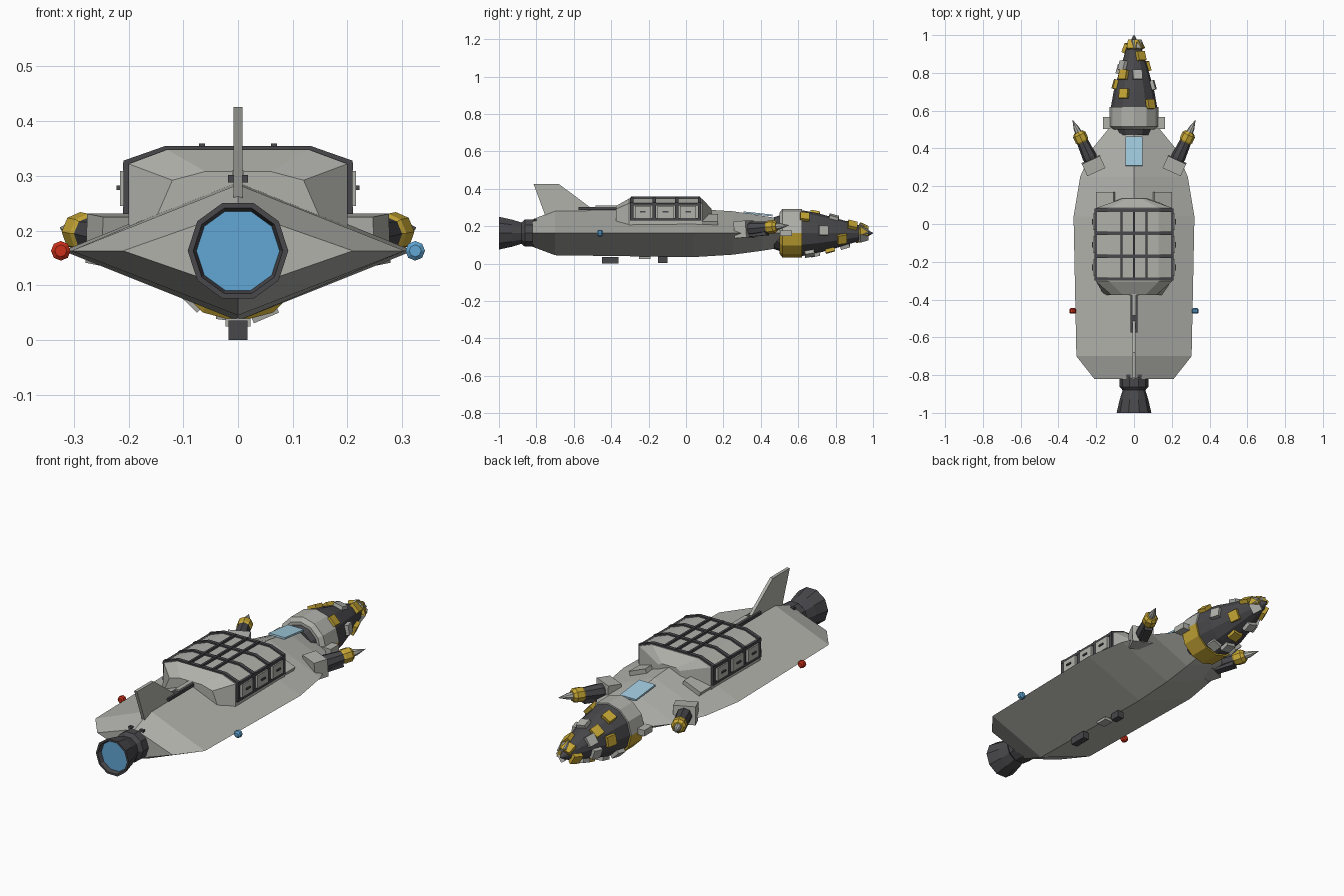
import bpy, bmesh, math
from mathutils import Vector, Matrix

if "Cube" in bpy.data.objects:
    bpy.data.objects.remove(bpy.data.objects["Cube"], do_unlink=True)

AXIS = 0.163  # height of the long axis


def material(name, rgb):
    m = bpy.data.materials.new(name)
    m.use_nodes = True
    m.diffuse_color = (*rgb, 1)
    m.node_tree.nodes["Principled BSDF"].inputs["Base Color"].default_value = (*rgb, 1)
    return m


GREY = material("hull grey", (0.44, 0.44, 0.41))
DARK = material("dark metal", (0.065, 0.065, 0.072))
YELLOW = material("warning yellow", (0.56, 0.38, 0.035))
RED = material("red lamp", (0.6, 0.03, 0.01))
BLUE = material("engine blue", (0.12, 0.38, 0.66))
GLASS = material("pale glass", (0.36, 0.6, 0.74))


def finish(name, bm, *mats):
    bmesh.ops.recalc_face_normals(bm, faces=bm.faces)
    me = bpy.data.meshes.new(name)
    bm.to_mesh(me)
    bm.free()
    for m in mats:
        me.materials.append(m)
    ob = bpy.data.objects.new(name, me)
    bpy.context.collection.objects.link(ob)
    return ob


def loft(name, rings, mat, caps=True):
    """Skin a list of equal-length point rings."""
    bm = bmesh.new()
    vs = [[bm.verts.new(p) for p in r] for r in rings]
    n = len(rings[0])
    for a, b in zip(vs, vs[1:]):
        for i in range(n):
            j = (i + 1) % n
            bm.faces.new((a[i], a[j], b[j], b[i]))
    if caps:
        bm.faces.new(vs[0])
        bm.faces.new(vs[-1])
    return finish(name, bm, mat)


def box(name, loc, size, mat, rot=None):
    bm = bmesh.new()
    m = Matrix.Translation(loc) @ (rot or Matrix()) @ Matrix.Diagonal((*size, 1))
    bmesh.ops.create_cube(bm, size=1, matrix=m)
    return finish(name, bm, mat)


def lathe(name, profile, mat, n=10, frame=None, caps=True):
    """Turn (y, radius) points around the y axis of a frame."""
    frame = frame or Matrix.Translation((0, 0, AXIS))
    rings = []
    for y, r in profile:
        ring = [math.tau * k / n for k in range(n)]
        rings.append([frame @ Vector((r * math.cos(a), y, r * math.sin(a))) for a in ring])
    return loft(name, rings, mat, caps)


# Diamond hull: y, half width, top, bottom
hull = [(-0.82, 0.21, 0.237, 0.09), (-0.70, 0.305, 0.284, 0.045), (0.04, 0.32, 0.293, 0.035),
        (0.25, 0.285, 0.28, 0.048), (0.40, 0.22, 0.257, 0.068), (0.51, 0.13, 0.24, 0.085)]
loft("hull", [[(-w, y, AXIS), (0, y, t), (w, y, AXIS), (0, y, b)] for y, w, t, b in hull], GREY)
box("nose_crossbar", (0, 0.535, AXIS), (0.33, 0.065, 0.03), GREY)

# Engine nozzle
lathe("nozzle", [(-0.80, 0.065), (-0.82, 0.076), (-0.862, 0.076), (-0.88, 0.06), (-0.93, 0.076),
                 (-1.0, 0.092), (-1.0, 0.082), (-0.975, 0.075)], DARK)
lathe("engine_glow", [(-0.972, 0.076), (-0.979, 0.076)], BLUE)

# Tail fin and the spine rail in front of it
fin = [(-0.815, 0.426), (-0.68, 0.426), (-0.50, 0.292), (-0.55, 0.25), (-0.75, 0.25)]
loft("tail_fin", [[(x, y, z) for y, z in fin] for x in (-0.008, 0.008)], GREY)
box("spine_rail", (0, -0.475, 0.295), (0.036, 0.2, 0.014), DARK)
box("spine_cap", (0, -0.42, 0.304), (0.022, 0.13, 0.012), GREY)
for s in (-1, 1):
    box("rear_vent", (s * 0.03, -0.805, 0.233), (0.022, 0.014, 0.012), DARK)


# Cargo module with an arched section
def arch(y, bottom, side, shoulder, top, zs, zt, zb=0.2):
    return [(-bottom, y, zb), (-side, y, zs), (-shoulder, y, zt),
            (shoulder, y, zt), (side, y, zs), (bottom, y, zb)]


loft("cargo_module", [arch(-0.375, 0.16, 0.12, 0.06, 0, 0.292, 0.308),
                      arch(-0.305, 0.2, 0.2, 0.13, 0, 0.322, 0.348),
                      arch(0.085, 0.2, 0.2, 0.13, 0, 0.322, 0.348),
                      arch(0.135, 0.08, 0.06, 0.04, 0, 0.285, 0.295)], GREY)
rib_ys = [0.072 - 0.121 * i for i in range(4)]
for y in rib_ys:
    loft("module_rib", [arch(y + d, 0.209, 0.209, 0.132, 0, 0.328, 0.355, 0.232)
                        for d in (-0.009, 0.009)], DARK)
for x in (-0.066, 0, 0.066):
    box("module_roof_strip", (x, -0.11, 0.352), (0.011, 0.37, 0.014), DARK)
for s in (-1, 1):
    for z in (0.237, 0.317):
        box("module_side_rail", (s * 0.203, -0.11, z), (0.014, 0.38, 0.014), DARK)
    for a, b in zip(rib_ys, rib_ys[1:]):
        mid = (a + b) / 2
        box("side_panel", (s * 0.205, mid, 0.277), (0.022, 0.086, 0.064), GREY)
        box("panel_handle", (s * 0.217, mid, 0.278), (0.01, 0.03, 0.008), DARK)
    # Sloped shoulder block beside the module end
    box("shoulder_block", (s * 0.145, 0.11, 0.222), (0.1, 0.12, 0.05), GREY,
        Matrix.Rotation(s * 0.39, 4, 'Y'))

# Cockpit window
box("cockpit_window", (0, 0.385, 0.266), (0.09, 0.155, 0.009), GLASS,
    Matrix.Rotation(-0.11, 4, 'X'))

# Drill head: core, two-tone collar, cone
lathe("drill_core", [(0.47, 0.085), (0.50, 0.095), (0.64, 0.115)], DARK, 12)
collar = lathe("drill_collar", [(0.50, 0.11), (0.515, 0.13), (0.62, 0.13), (0.62, 0.11)], GREY, 12)
collar.data.materials.append(YELLOW)
for p in collar.data.polygons:
    p.material_index = int(p.center.z < AXIS - 0.01)
cone = [(0.61, 0.124), (0.70, 0.108), (0.83, 0.072), (0.93, 0.04), (1.0, 0.002)]
lathe("drill_cone", cone, DARK, 12)


def cone_radius(y):
    for (y0, r0), (y1, r1) in zip(cone, cone[1:]):
        if y <= y1:
            return r0 + (r1 - r0) * (y - y0) / (y1 - y0)


# Cutting teeth: y, angle around the axis
teeth = {YELLOW: [(0.95, 105), (0.89, 50), (0.69, 118), (0.635, 45), (0.74, 172), (0.835, -25),
                  (0.77, -85), (0.95, 20), (0.93, -150), (0.79, 130)],
         GREY: [(0.95, -35), (0.95, 65), (0.84, 145), (0.79, 78), (0.735, 8), (0.66, -134),
                (0.66, -67), (0.69, -97), (0.85, -105), (0.82, -160)]}
for mat, spots in teeth.items():
    for y, deg in spots:
        r = cone_radius(y) + 0.004
        slope = math.atan2(cone_radius(y - 0.03) - cone_radius(y + 0.03), 0.06)
        around = Matrix.Rotation(math.radians(90 - deg), 4, 'Y')
        loc = Vector((0, y, AXIS)) + around @ Vector((0, 0, r))
        box("drill_tooth", loc, (0.05, 0.05, 0.02), mat,
            around @ Matrix.Rotation(-slope, 4, 'X'))

# Side arms with pointed tools, mirrored
for s in (-1, 1):
    base, tip = Vector((s * 0.215, 0.31, 0.183)), Vector((s * 0.325, 0.55, 0.205))
    turn = (tip - base).to_track_quat('Y', 'Z').to_matrix().to_4x4()
    frame = Matrix.Translation(base) @ turn
    box("arm_mount", base, (0.105, 0.07, 0.09), GREY, turn)
    lathe("arm_barrel", [(0.02, 0.034), (0.05, 0.038), (0.15, 0.03)], DARK, 8, frame)
    lathe("arm_collar", [(0.135, 0.03), (0.145, 0.036), (0.18, 0.036), (0.195, 0.024)],
          YELLOW, 8, frame)
    lathe("arm_tip", [(0.19, 0.018), (0.215, 0.016), (0.265, 0.001)], GREY, 8, frame)
    low = frame @ Vector((0, 0.07, -0.03))
    box("arm_brace", low, (0.04, 0.13, 0.025), DARK, turn)

# Navigation lamps
for s, mat in ((-1, RED), (1, BLUE)):
    lathe("lamp", [(-0.475, 0.011), (-0.469, 0.018), (-0.451, 0.018), (-0.445, 0.011)], mat, 8,
          Matrix.Translation((s * 0.324, 0, AXIS)))

# Belly equipment
box("belly_pod_front", (0, -0.405, 0.018), (0.034, 0.09, 0.036), DARK)
box("belly_pod_rear", (0, -0.125, 0.02), (0.034, 0.05, 0.034), DARK)
box("belly_plate", (0, -0.22, 0.032), (0.045, 0.06, 0.014), GREY)
